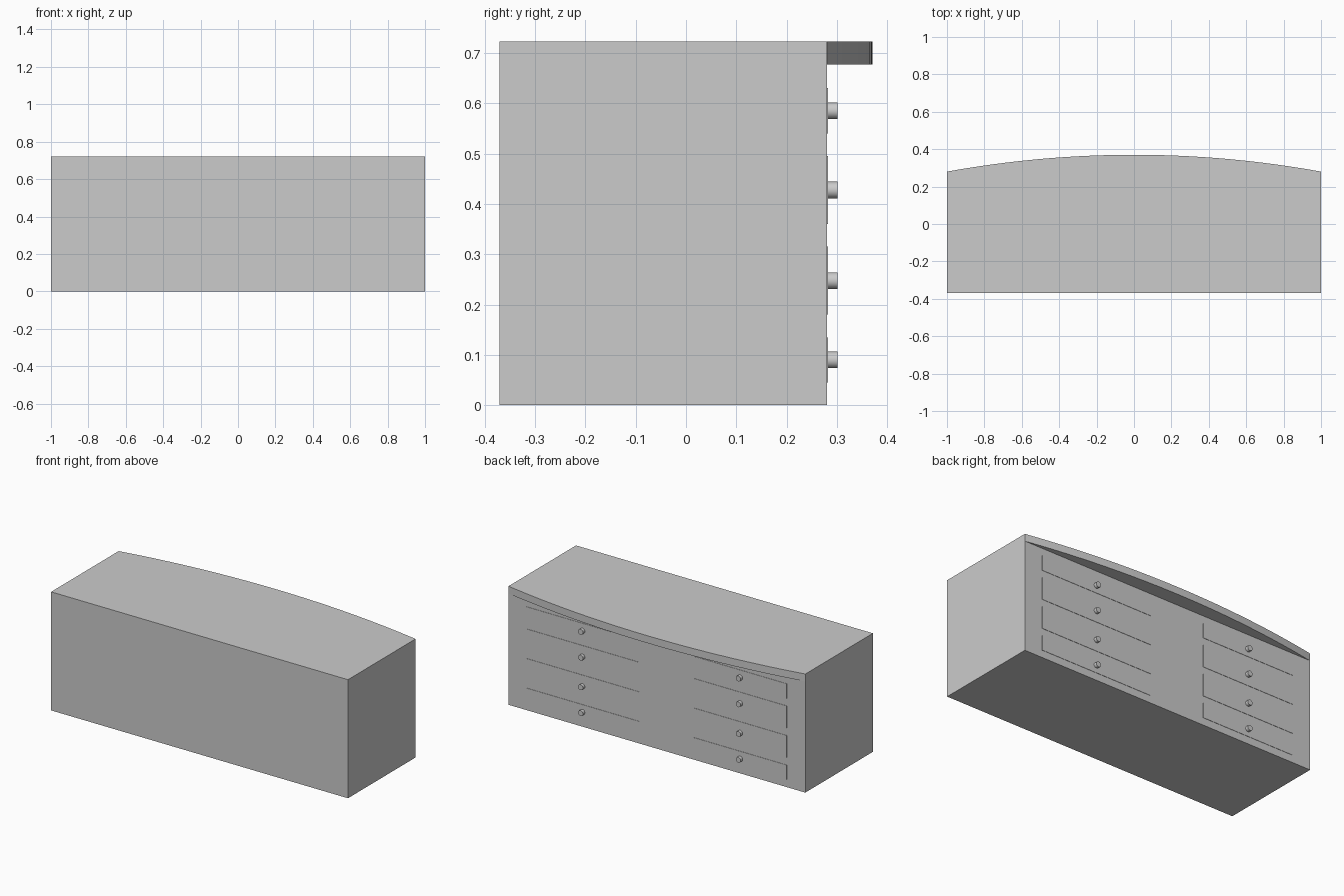
import bpy
import bmesh
import math
from mathutils import Matrix

cube = bpy.data.objects.get("Cube")
if cube:
    bpy.data.objects.remove(cube, do_unlink=True)

grey = bpy.data.materials.new("plain_grey")
grey.use_nodes = True
colour = (0.6, 0.6, 0.6, 1)
grey.diffuse_color = colour
grey.node_tree.nodes["Principled BSDF"].inputs["Base Color"].default_value = colour

FRONT, BACK, CROWN = -0.37, 0.28, 0.37
UNDERSIDE, TOP = 0.677, 0.722


def finish(name, bm):
    bmesh.ops.recalc_face_normals(bm, faces=bm.faces)
    mesh = bpy.data.meshes.new(name)
    bm.to_mesh(mesh)
    bm.free()
    mesh.materials.append(grey)
    obj = bpy.data.objects.new(name, mesh)
    bpy.context.collection.objects.link(obj)
    return obj


def box(name, x0, x1, y0, y1, z0, z1):
    bm = bmesh.new()
    centre = Matrix.Translation(((x0 + x1) / 2, (y0 + y1) / 2, (z0 + z1) / 2))
    scale = Matrix.Diagonal((x1 - x0, y1 - y0, z1 - z0, 1))
    bmesh.ops.create_cube(bm, size=1, matrix=centre @ scale)
    return finish(name, bm)


def knob(name, x, z):
    bm = bmesh.new()
    place = Matrix.Translation((x, BACK + 0.01, z)) @ Matrix.Rotation(math.pi / 2, 4, "X")
    bmesh.ops.create_cone(bm, cap_ends=True, segments=24, radius1=0.0165,
                          radius2=0.0165, depth=0.022, matrix=place)
    obj = finish(name, bm)
    for face in obj.data.polygons:
        face.use_smooth = abs(face.normal.y) < 0.5
    for edge in obj.data.edges:
        a, b = (obj.data.vertices[i].co for i in edge.vertices)
        edge.use_edge_sharp = abs(a.y - b.y) < 0.001


# Solid body
box("desk_body", -1, 1, FRONT, BACK, 0, UNDERSIDE)

# Bowed desktop, an arc profile extruded upwards
bm = bmesh.new()
rise = CROWN - BACK
radius = (1 + rise * rise) / (2 * rise)
sweep = math.asin(1 / radius)
steps = 32
outline = [(-1, FRONT), (1, FRONT)]
for i in range(steps + 1):
    angle = sweep * (1 - 2 * i / steps)
    outline.append((radius * math.sin(angle), CROWN - radius * (1 - math.cos(angle))))
base = bm.faces.new([bm.verts.new((x, y, UNDERSIDE)) for x, y in outline])
raised = bmesh.ops.extrude_face_region(bm, geom=[base], use_keep_orig=True)
for item in raised["geom"]:
    if isinstance(item, bmesh.types.BMVert):
        item.co.z = TOP
finish("desktop", bm)

# Two stacks of drawer fronts with round knobs
stacks = {"left": (0.12, 0.88), "right": (-0.875, -0.25)}
rows = [(0.045, 0.135), (0.18, 0.315), (0.36, 0.495), (0.54, 0.63)]
for side, (x0, x1) in stacks.items():
    for n, (z0, z1) in enumerate(rows, 1):
        box(f"{side}_drawer_front_{n}", x0, x1, BACK - 0.002, BACK + 0.002, z0, z1)
        knob(f"{side}_drawer_knob_{n}", (x0 + x1) / 2, (z0 + z1) / 2)
